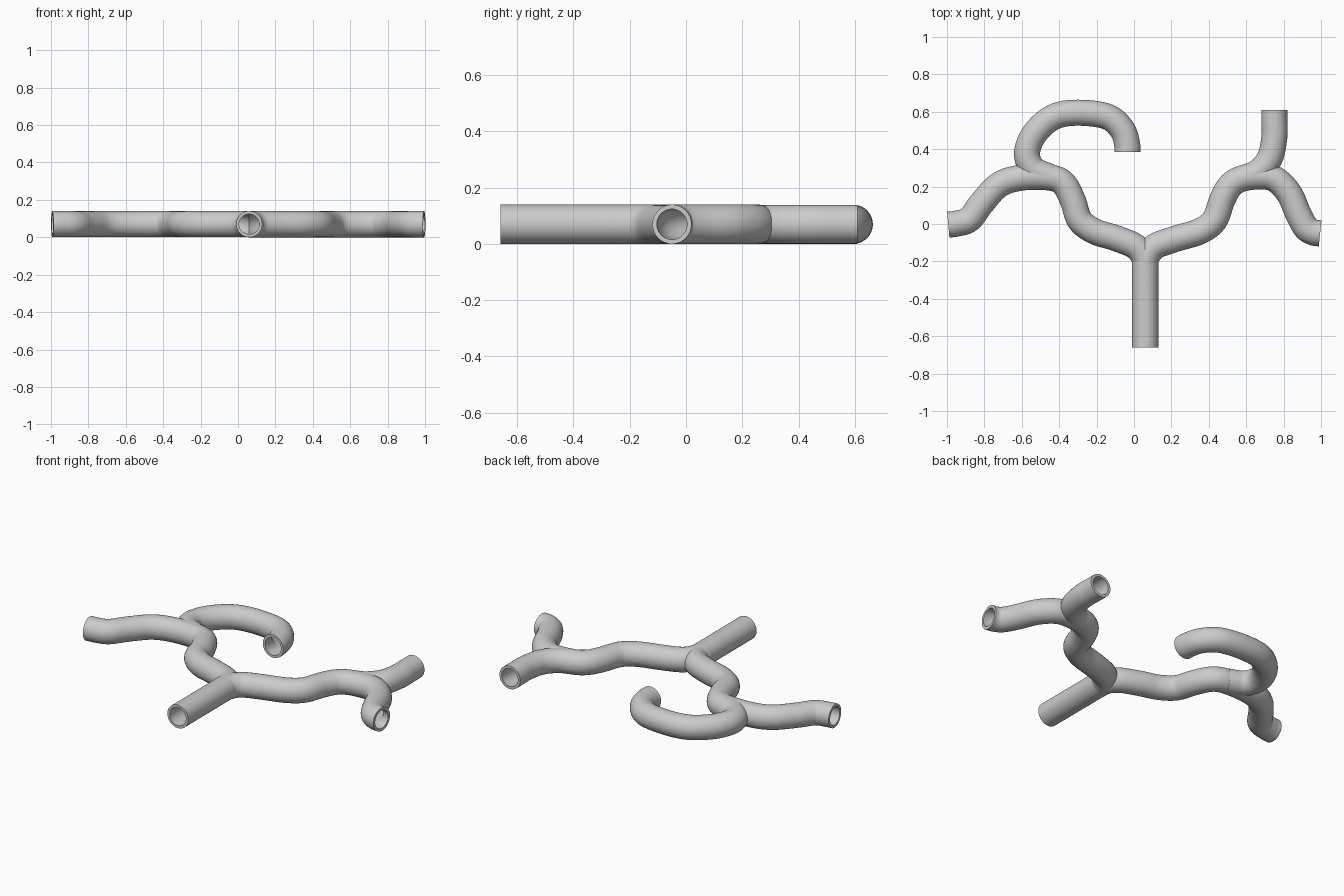
import bpy, bmesh, math
from mathutils import Vector

if "Cube" in bpy.data.objects:
    bpy.data.objects.remove(bpy.data.objects["Cube"])

R_OUT, R_IN, Z, SIDES, STEPS = 0.07, 0.054, 0.07, 40, 6


def smooth_path(pts):
    """Catmull-Rom through flat control points."""
    p = [Vector((x, y, Z)) for x, y in pts]
    p = [2 * p[0] - p[1]] + p + [2 * p[-1] - p[-2]]
    out = []
    for i in range(1, len(p) - 2):
        a, b, c, d = p[i - 1:i + 3]
        for s in range(STEPS):
            t = s / STEPS
            out.append(0.5 * (2 * b + (c - a) * t + (2 * a - 5 * b + 4 * c - d) * t * t
                              + (3 * b - a - 3 * c + d) * t ** 3))
    return out + [p[-2]]


def rod(name, pts, r, ext_start=0, ext_end=0):
    """Solid round rod swept along a flat path, optionally lengthened at its ends."""
    path = smooth_path(pts)
    if ext_start:
        path.insert(0, path[0] + (path[0] - path[1]).normalized() * ext_start)
    if ext_end:
        path.append(path[-1] + (path[-1] - path[-2]).normalized() * ext_end)
    bm = bmesh.new()
    rings = []
    for i, c in enumerate(path):
        t = (path[min(i + 1, len(path) - 1)] - path[max(i - 1, 0)]).normalized()
        side = Vector((t.y, -t.x, 0))
        rings.append([bm.verts.new(c + side * r * math.cos(a) + Vector((0, 0, r * math.sin(a))))
                      for a in (2 * math.pi * k / SIDES for k in range(SIDES))])
    for a, b in zip(rings, rings[1:]):
        for k in range(SIDES):
            n = (k + 1) % SIDES
            bm.faces.new((a[k], a[n], b[n], b[k]))
    bm.faces.new(rings[0])
    bm.faces.new(rings[-1])
    bmesh.ops.recalc_face_normals(bm, faces=bm.faces)
    me = bpy.data.meshes.new(name)
    bm.to_mesh(me)
    bm.free()
    ob = bpy.data.objects.new(name, me)
    bpy.context.collection.objects.link(ob)
    return ob


def combine(target, tool, op):
    m = target.modifiers.new(op, 'BOOLEAN')
    m.operation, m.object, m.solver = op, tool, 'EXACT'
    bpy.context.view_layer.objects.active = target
    bpy.ops.object.modifier_apply(modifier=m.name)
    bpy.data.objects.remove(tool)


# Centre lines: trunk into right arm, left arm, hooked branch, upright branch
right_arm = [(0.06, -0.66), (0.06, -0.45), (0.06, -0.27), (0.063, -0.19), (0.11, -0.122),
             (0.22, -0.08), (0.35, -0.04), (0.43, 0.02), (0.472, 0.13), (0.52, 0.21),
             (0.60, 0.248), (0.735, 0.248), (0.825, 0.17), (0.88, 0.05), (0.92, -0.02),
             (0.96, -0.045), (0.995, -0.05)]
left_arm = [(0.06, -0.27), (0.057, -0.19), (0.01, -0.122), (-0.10, -0.075), (-0.21, -0.04),
            (-0.29, 0.02), (-0.325, 0.12), (-0.375, 0.215), (-0.45, 0.248), (-0.60, 0.248),
            (-0.72, 0.21), (-0.815, 0.11), (-0.88, 0.025), (-0.95, 0.002), (-0.993, -0.003)]
hook = [(-0.45, 0.252), (-0.54, 0.295), (-0.572, 0.38), (-0.53, 0.485), (-0.43, 0.572),
        (-0.30, 0.595), (-0.14, 0.573), (-0.06, 0.50), (-0.036, 0.42), (-0.035, 0.385)]
upright = [(0.58, 0.244), (0.66, 0.275), (0.725, 0.35), (0.75, 0.46), (0.75, 0.54), (0.75, 0.61)]

# Outer skin; side branches a hair thinner so shared stretches do not coincide
pipe = rod("branching_pipe", right_arm, R_OUT)
for pts in (left_arm, hook, upright):
    combine(pipe, rod("branch", pts, R_OUT - 0.0006), 'UNION')

# Hollow bore through every branch, open at all five ends
bore = rod("bore", right_arm, R_IN, 0.03, 0.03)
for pts in (left_arm, hook, upright):
    combine(bore, rod("branch_bore", pts, R_IN - 0.0006, 0, 0.03), 'UNION')
combine(pipe, bore, 'DIFFERENCE')

bpy.ops.object.select_all(action='DESELECT')
pipe.select_set(True)
bpy.context.view_layer.objects.active = pipe
bpy.ops.object.shade_smooth_by_angle(angle=math.radians(35))
